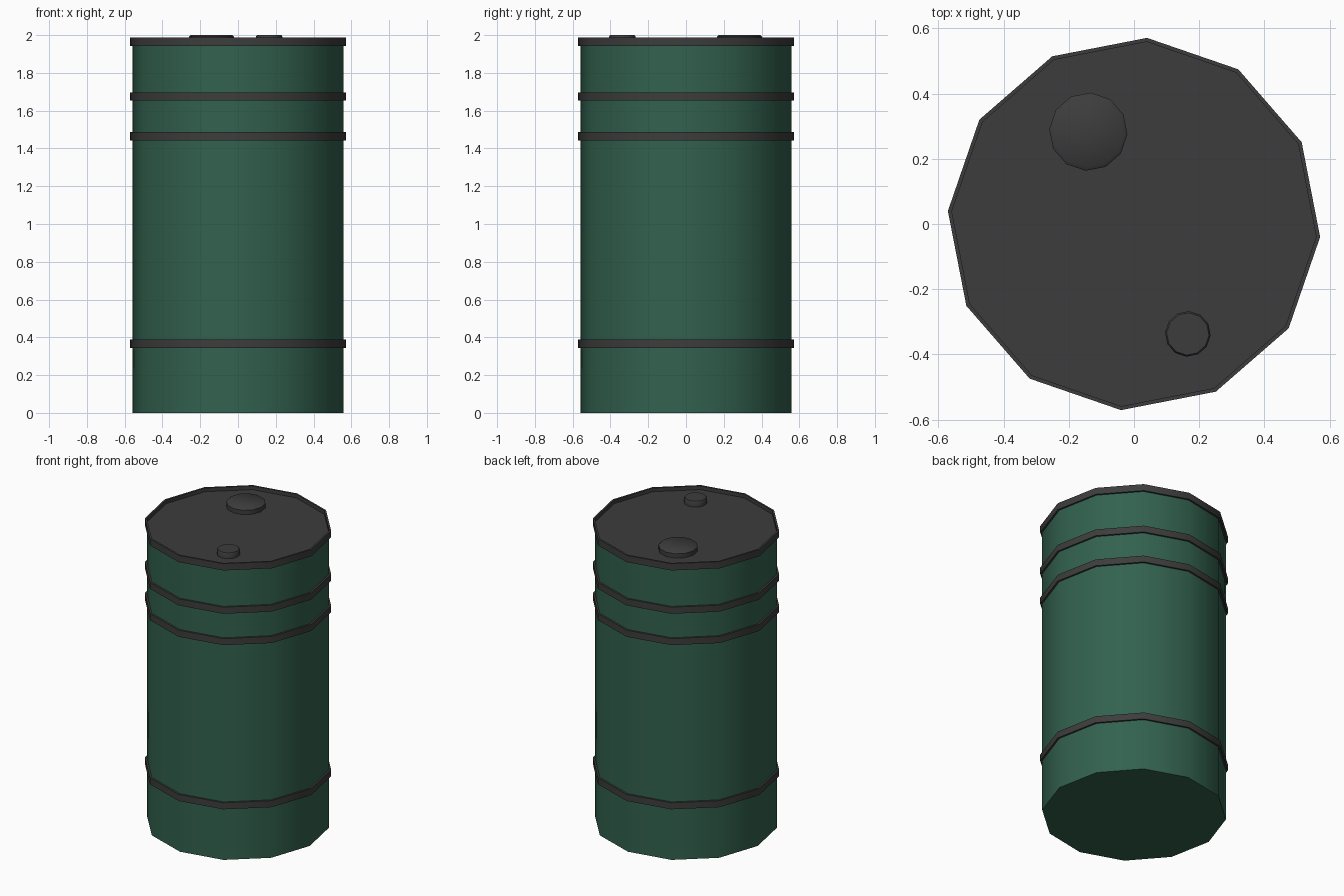
import bpy
import math

cube = bpy.data.objects.get("Cube")
if cube:
    bpy.data.objects.remove(cube, do_unlink=True)

SIDES = 12
TURN = math.radians(-4)


def make_material(name, rgb):
    mat = bpy.data.materials.new(name)
    mat.use_nodes = True
    mat.diffuse_color = (*rgb, 1)
    bsdf = mat.node_tree.nodes["Principled BSDF"]
    bsdf.inputs["Base Color"].default_value = (*rgb, 1)
    bsdf.inputs["Roughness"].default_value = 0.8
    return mat


def lathe(name, profile, mat, centre=(0, 0), closed=False):
    """Spin (radius, z) points, listed bottom to top on the outside."""
    verts, faces = [], []
    for r, z in profile:
        for i in range(SIDES):
            a = TURN + math.tau * i / SIDES
            verts.append((r * math.cos(a), r * math.sin(a), z))
    n = len(profile)
    for k in range(n if closed else n - 1):
        low, high = k * SIDES, (k + 1) % n * SIDES
        for i in range(SIDES):
            j = (i + 1) % SIDES
            faces.append((low + i, low + j, high + j, high + i))
    if not closed:
        faces.append(tuple(reversed(range(SIDES))))
        faces.append(tuple(range((n - 1) * SIDES, n * SIDES)))
    mesh = bpy.data.meshes.new(name)
    mesh.from_pydata(verts, [], faces)
    mesh.materials.append(mat)
    obj = bpy.data.objects.new(name, mesh)
    obj.location = (*centre, 0)
    bpy.context.collection.objects.link(obj)
    bpy.ops.object.select_all(action='DESELECT')
    obj.select_set(True)
    bpy.context.view_layer.objects.active = obj
    bpy.ops.object.shade_smooth_by_angle(angle=math.radians(40))
    return obj


green = make_material("green paint", (0.032, 0.120, 0.077))
dark = make_material("dark grey metal", (0.046, 0.046, 0.046))

BODY, BAND = 0.56, 0.572

# Barrel wall and base
lathe("barrel_body", [(BODY, 0), (BODY, 1.95)], green)

# Hoops around the wall
for name, z in (("lower_hoop", 0.366), ("middle_hoop", 1.465), ("upper_hoop", 1.675)):
    lathe(name, [(BODY - 0.01, z - 0.022), (BAND, z - 0.022),
                 (BAND, z + 0.022), (BODY - 0.01, z + 0.022)], dark, closed=True)

# Lid with a thin raised rim around a shallow recess
lathe("lid", [(BAND, 1.943), (BAND, 1.988), (BODY, 1.988), (BODY, 1.963)], dark)

# Bung caps on the lid
for name, centre, r, edge in (("large_cap", (-0.14, 0.283), 0.12, 0.01),
                              ("small_cap", (0.165, -0.337), 0.07, 0.005)):
    lathe(name, [(r, 1.96), (r, 1.992), (r - edge, 2.0)], dark, centre)
